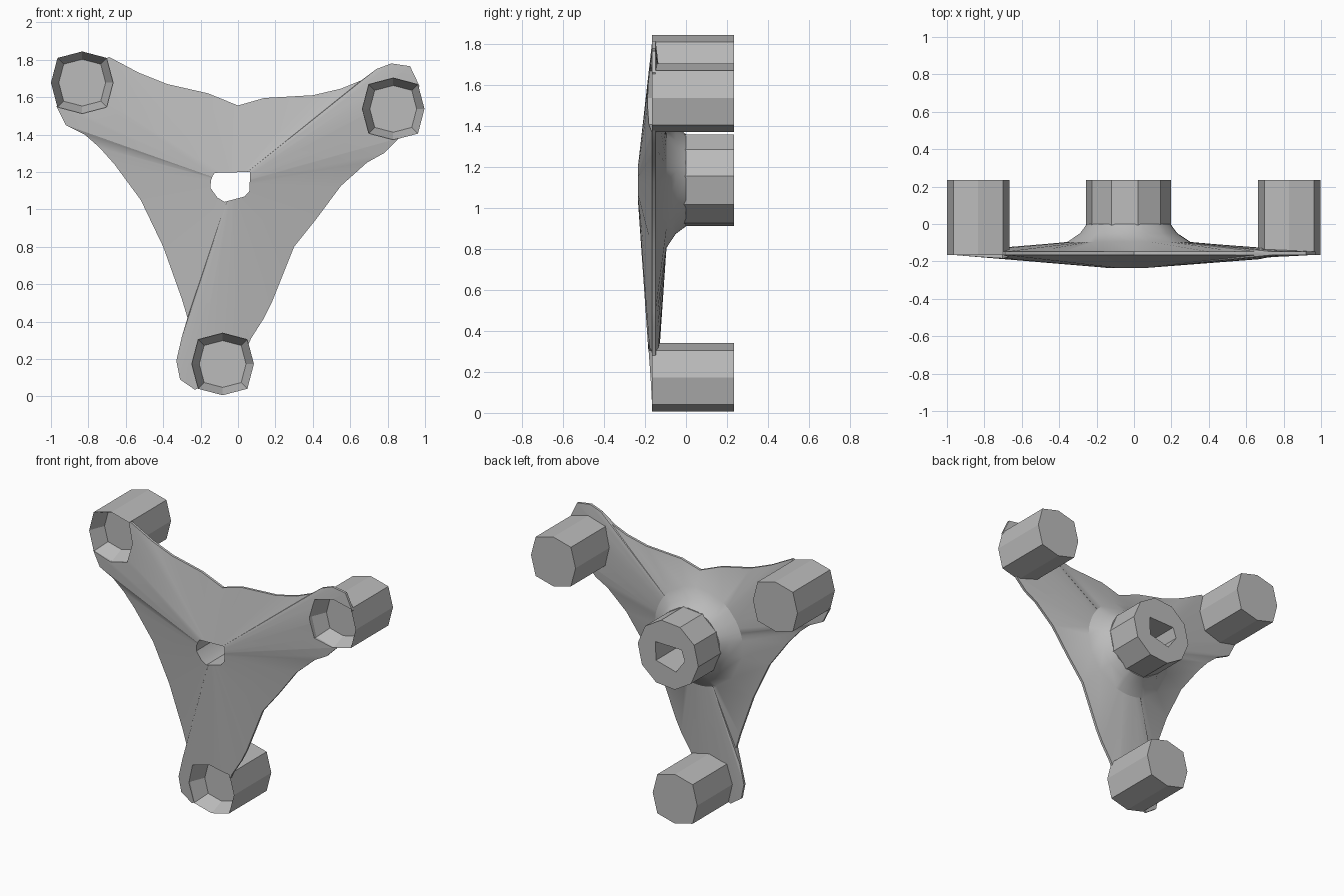
import bpy, bmesh, math
from mathutils import Vector

cube = bpy.data.objects.get("Cube")
if cube:
    bpy.data.objects.remove(cube, do_unlink=True)

grey = bpy.data.materials.new("plain_grey")
grey.use_nodes = True
grey.diffuse_color = (0.5, 0.5, 0.5, 1)
grey.node_tree.nodes["Principled BSDF"].inputs["Base Color"].default_value = (0.5, 0.5, 0.5, 1)

HUB = Vector((-0.03, 1.135))
BACK = 0.235
RIM = -0.165


def loft(name, rings, caps=False, closed=False):
    """Skin rings of (x, z) points, each given with its depth y."""
    bm = bmesh.new()
    loops = [[bm.verts.new((p[0], y, p[1])) for p in points] for points, y in rings]
    pairs = list(zip(loops, loops[1:]))
    if closed:
        pairs.append((loops[-1], loops[0]))
    for a, b in pairs:
        for i in range(len(a)):
            j = (i + 1) % len(a)
            bm.faces.new((a[i], a[j], b[j], b[i]))
    if caps:
        bm.faces.new(loops[0])
        bm.faces.new(loops[-1])
    bmesh.ops.recalc_face_normals(bm, faces=bm.faces)
    mesh = bpy.data.meshes.new(name)
    bm.to_mesh(mesh)
    bm.free()
    mesh.materials.append(grey)
    obj = bpy.data.objects.new(name, mesh)
    bpy.context.collection.objects.link(obj)
    return obj


def select(obj):
    bpy.ops.object.select_all(action='DESELECT')
    obj.select_set(True)
    bpy.context.view_layer.objects.active = obj


def octagon(center, size):
    """Squarish eight-sided ring."""
    ring = []
    for i in range(8):
        a = i * math.pi / 4
        r = size * (1.12 if i % 2 else 1.0)
        ring.append((center[0] + r * math.cos(a), center[1] + r * math.sin(a)))
    return ring


def circle(radii, directions):
    return [HUB + d * r for d, r in zip(directions, radii)]


def reach(polygon, direction):
    """Distance from the hub centre to the polygon along a direction."""
    best = 0
    for a, b in zip(polygon, polygon[1:] + polygon[:1]):
        a, e = Vector(a) - HUB, Vector(b) - Vector(a)
        cross = direction.x * e.y - direction.y * e.x
        if abs(cross) > 1e-9:
            t = (a.x * e.y - a.y * e.x) / cross
            s = (a.x * direction.y - a.y * direction.x) / cross
            if t > 0 and -1e-6 <= s <= 1 + 1e-6:
                best = max(best, t)
    return best


# Plate outline, clockwise from the top valley; each arm ends inside its cup
outline = [
    (0, 1.555), (0.14, 1.595), (0.4, 1.61), (0.55, 1.645),
    (0.66, 1.69), (0.74, 1.75), (0.82, 1.78), (0.92, 1.765), (0.97, 1.66),
    (0.9, 1.5), (0.86, 1.38), (0.78, 1.3), (0.69, 1.25), (0.55, 1.125),
    (0.42, 0.95), (0.3, 0.8), (0.18, 0.5), (0.14, 0.42), (0.07, 0.31),
    (0, 0.15), (-0.1, 0.1), (-0.23, 0.035), (-0.31, 0.09), (-0.33, 0.19),
    (-0.3, 0.32), (-0.27, 0.42), (-0.3, 0.52), (-0.4, 0.8), (-0.52, 1.05),
    (-0.66, 1.24), (-0.74, 1.33), (-0.82, 1.4), (-0.92, 1.45), (-0.97, 1.55),
    (-0.9, 1.7), (-0.69, 1.815), (-0.53, 1.73), (-0.38, 1.67), (-0.16, 1.62)]
hole = [(-0.13, 1.195), (0.065, 1.2), (0.06, 1.075), (-0.09, 1.035), (-0.155, 1.125)]

# Three-armed plate: domed front, flared back
offsets = [Vector(p) - HUB for p in outline]
dirs = [o.normalized() for o in offsets]
bore = circle([reach(hole, d) for d in dirs], dirs)
flare = circle([min(0.33, o.length * 0.8) for o in offsets], dirs)
plate = loft("arm_plate", [
    (outline, -0.165), (bore, -0.235), (bore, 0),
    (circle([0.225] * len(dirs), dirs), 0),
    (circle([0.262] * len(dirs), dirs), -0.05),
    (flare, -0.095), (outline, -0.148)], closed=True)

# Cups at the arm ends, with a shallow tapered mouth
cups = {"left": (0.83, 1.537), "right": (-0.833, 1.677), "bottom": (-0.082, 0.173)}
for side, center in cups.items():
    outer = octagon(center, 0.167)
    loft(side + "_cup", [
        (octagon(center, 0.125), -0.06), (outer, RIM), (outer, BACK)], caps=True)
    cutter = loft("cup_cutter", [(octagon(center, 0.165), -0.4),
                                 (octagon(center, 0.165), 0.1)], caps=True)
    cutter.hide_render = True
    cut = plate.modifiers.new("cup_opening", 'BOOLEAN')
    cut.operation = 'DIFFERENCE'
    cut.solver = 'EXACT'
    cut.object = cutter
    select(plate)
    bpy.ops.object.modifier_apply(modifier=cut.name)
    bpy.data.objects.remove(cutter, do_unlink=True)

select(plate)
bpy.ops.object.shade_smooth_by_angle(angle=math.radians(25))

# Hub sleeve around the central bore
inner = []
for a, b in zip(hole, hole[1:] + hole[:1]):
    inner += [Vector(a), (Vector(a) + Vector(b)) / 2]
start = math.atan2(inner[0].y - HUB.y, inner[0].x - HUB.x)
spokes = [Vector((math.cos(start - i * math.pi / 5), math.sin(start - i * math.pi / 5)))
          for i in range(10)]
sleeve = circle([0.228] * 10, spokes)
loft("hub_sleeve", [(inner, -0.01), (sleeve, -0.01), (sleeve, BACK), (inner, BACK)],
     closed=True)
